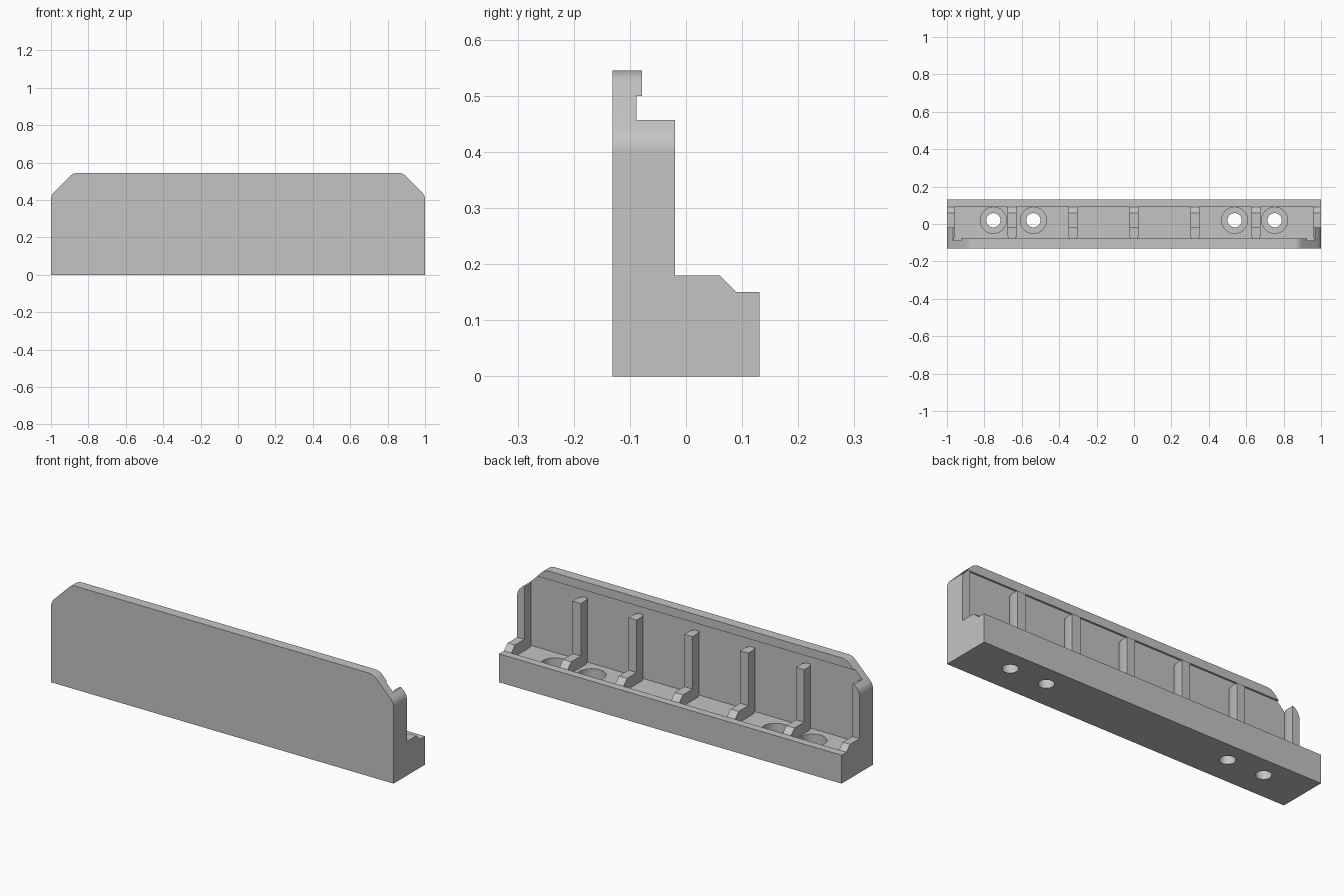
import bpy, bmesh, math
from mathutils import Vector

if "Cube" in bpy.data.objects:
    bpy.data.objects.remove(bpy.data.objects["Cube"])

FLOOR, RIM, HEIGHT = 0.12, 0.15, 0.545
FRONT, BACK, WALL_BACK = -0.131, 0.131, -0.088
RIB_TOP, RIB_BACK, RIM_FRONT = 0.457, -0.02, 0.09

grey = bpy.data.materials.new("plain grey")
grey.use_nodes = True
grey.diffuse_color = (0.55, 0.55, 0.55, 1)
grey.node_tree.nodes["Principled BSDF"].inputs["Base Color"].default_value = (0.55, 0.55, 0.55, 1)


def prism(name, points, axis, start, end):
    """Extrude a flat outline along x, y or z; points hold the other two axes."""
    bm = bmesh.new()

    def place(p):
        co = list(p)
        co.insert("xyz".index(axis), start)
        return bm.verts.new(co)

    face = bm.faces.new([place(p) for p in points])
    shift = Vector([end - start if a == axis else 0 for a in "xyz"])
    top = bmesh.ops.extrude_face_region(bm, geom=[face])["geom"]
    bmesh.ops.translate(bm, vec=shift, verts=[g for g in top if isinstance(g, bmesh.types.BMVert)])
    bmesh.ops.recalc_face_normals(bm, faces=bm.faces)
    mesh = bpy.data.meshes.new(name)
    bm.to_mesh(mesh)
    bm.free()
    mesh.materials.append(grey)
    ob = bpy.data.objects.new(name, mesh)
    bpy.context.collection.objects.link(ob)
    return ob


def cut(ob, cutter, operation):
    """Apply one boolean to an object."""
    mod = ob.modifiers.new("cut", "BOOLEAN")
    mod.operation, mod.object, mod.solver = operation, cutter, "EXACT"
    graph = bpy.context.evaluated_depsgraph_get()
    mesh = bpy.data.meshes.new_from_object(ob.evaluated_get(graph))
    ob.modifiers.clear()
    ob.data = mesh


def circle(x, y, radius, count=40):
    return [(x + radius * math.cos(math.tau * i / count),
             y + radius * math.sin(math.tau * i / count)) for i in range(count)]


def rounded(corner, toward_a, toward_b, tangent=0.025, steps=8):
    """Round a corner with a smooth arc-like curve."""
    c = Vector(corner)
    a = c + (Vector(toward_a) - c).normalized() * tangent
    b = c + (Vector(toward_b) - c).normalized() * tangent
    return [tuple(a * (1 - t) ** 2 + c * 2 * t * (1 - t) + b * t * t)
            for t in (i / steps for i in range(steps + 1))]


# Front outline with chamfered, rounded upper corners
low, high = (1, 0.425), (0.88, HEIGHT)
right = [(1, -0.1)] + rounded(low, (1, 0), high) + rounded(high, low, (0, HEIGHT))
outline = right + [(-x, z) for x, z in reversed(right)]
envelope = prism("envelope_cutter", outline, "y", -0.5, 0.5)

# Front wall, lip, floor and rear rim from one cross-section
section = [(FRONT, 0), (BACK, 0), (BACK, RIM), (RIM_FRONT, RIM), (RIM_FRONT, FLOOR),
           (WALL_BACK, FLOOR), (WALL_BACK, 0.5), (-0.078, 0.5), (-0.078, HEIGHT + 0.05),
           (FRONT, HEIGHT + 0.05)]
body = prism("wall_and_base", section, "x", -1.1, 1.1)
cut(body, envelope, "INTERSECT")

# Counterbored screw holes
for x in (-0.752, -0.538, 0.538, 0.752):
    for radius, bottom in ((0.07, 0.06), (0.038, -0.1)):
        drill = prism("drill_cutter", circle(x, 0.02, radius), "z", bottom, 0.3)
        cut(body, drill, "DIFFERENCE")
        bpy.data.objects.remove(drill)
parts = [body]

# Ribs: a tapered upright and a sloped foot, the end ones trimmed to the outline
foot_side = [(RIB_BACK, FLOOR), (RIM_FRONT, FLOOR), (RIM_FRONT, RIM), (0.06, 0.18), (RIB_BACK, 0.18)]
for i in range(-3, 4):
    end = abs(i) == 3
    x = math.copysign(1, i) if end else i * 0.326
    half = 0.043 if end else 0.024
    neck = half - 0.01
    plan = [(x - neck, WALL_BACK), (x + neck, WALL_BACK), (x + half, -0.065),
            (x + half, RIB_BACK), (x - half, RIB_BACK), (x - half, -0.065)]
    upright = prism("rib_upright", plan, "z", FLOOR, RIB_TOP)
    foot = prism("rib_foot", foot_side, "x", x - half, x + half)
    for part in (upright, foot):
        if end:
            cut(part, envelope, "INTERSECT")
        parts.append(part)
bpy.data.objects.remove(envelope)

# Smooth the rounds and keep the edges crisp
bpy.ops.object.select_all(action="DESELECT")
for part in parts:
    part.select_set(True)
bpy.context.view_layer.objects.active = body
bpy.ops.object.shade_smooth_by_angle(angle=math.radians(25))
